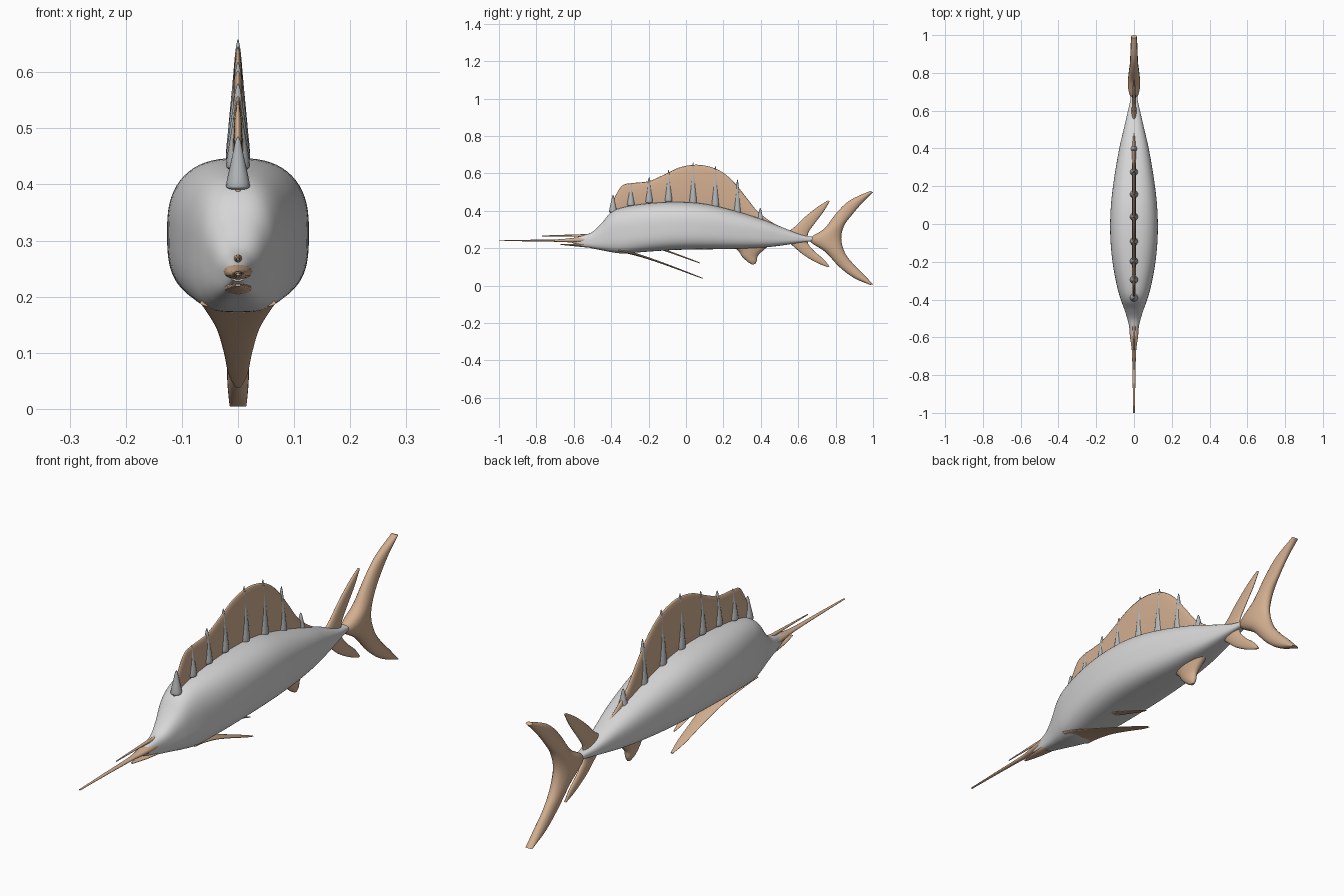
import bpy, bmesh, math
from mathutils import Vector


def material(name, rgb):
    m = bpy.data.materials.new(name)
    m.diffuse_color = (*rgb, 1)
    return m


SILVER = material("silver skin", (0.68, 0.68, 0.68))
TAN = material("tan fin", (0.65, 0.43, 0.28))
GREY = material("grey spine", (0.45, 0.47, 0.48))


def resample(rows, steps):
    """Catmull-Rom smoothing through rows of numbers."""
    out = []
    for i in range(len(rows) - 1):
        p0, p1 = rows[max(i - 1, 0)], rows[i]
        p2, p3 = rows[i + 1], rows[min(i + 2, len(rows) - 1)]
        for s in range(steps):
            t = s / steps
            out.append([0.5 * (2 * b + (c - a) * t + (2 * a - 5 * b + 4 * c - d) * t * t
                               + (3 * b - a - 3 * c + d) * t ** 3)
                        for a, b, c, d in zip(p0, p1, p2, p3)])
    return out + [list(rows[-1])]


def skin(name, rings, mat):
    bm = bmesh.new()
    vs = [[bm.verts.new(p) for p in r] for r in rings]
    n = len(vs[0])
    for a, b in zip(vs, vs[1:]):
        for i in range(n):
            bm.faces.new((a[i], a[(i + 1) % n], b[(i + 1) % n], b[i]))
    bm.faces.new(vs[0])
    bm.faces.new(vs[-1])
    bmesh.ops.recalc_face_normals(bm, faces=bm.faces)
    for f in bm.faces:
        f.smooth = len(f.verts) == 4
    me = bpy.data.meshes.new(name)
    bm.to_mesh(me)
    bm.free()
    me.materials.append(mat)
    ob = bpy.data.objects.new(name, me)
    bpy.context.collection.objects.link(ob)
    return ob


def power(c, e):
    return math.copysign(abs(c) ** e, c)


def tube(name, rows, mat, sides=40, top=2.0, low=2.0, steps=5):
    """Rows (y, top z, bottom z, half width): rings stacked along y."""
    rings = []
    for y, zt, zb, w in resample(rows, steps):
        ring = []
        for i in range(sides):
            a = 2 * math.pi * i / sides
            e = 2 / (top if math.sin(a) > 0 else low)
            ring.append((max(w, .001) * power(math.cos(a), e), y,
                         (zt + zb) / 2 + (zt - zb) / 2 * power(math.sin(a), e)))
        rings.append(ring)
    return skin(name, rings, mat)


def fin(name, rows, mat=TAN, sides=20, steps=5):
    """Rows (y, z of one edge, y, z of other edge, half thickness)."""
    rings = []
    for ya, za, yb, zb, t in resample(rows, steps):
        ring = []
        for i in range(sides):
            a = 2 * math.pi * i / sides
            k = 0.5 + 0.5 * math.cos(a)
            ring.append((t * math.sin(a), ya + (yb - ya) * k, za + (zb - za) * k))
        rings.append(ring)
    return skin(name, rings, mat)


# Body
tube("body", [(-.61, .252, .228, .012), (-.55, .268, .210, .024), (-.50, .288, .199, .036),
              (-.45, .335, .189, .052), (-.40, .392, .179, .070), (-.33, .420, .172, .090),
              (-.20, .440, .182, .114), (-.05, .447, .191, .126), (.10, .437, .194, .122),
              (.25, .403, .196, .104), (.40, .357, .203, .078), (.50, .318, .213, .055),
              (.60, .278, .228, .032), (.66, .263, .236, .019), (.72, .258, .240, .014)],
     SILVER, sides=64, top=2.5, low=3.2)

# Bill, upper nose spike and lower jaw
tube("bill", [(-.54, .262, .228, .026), (-.60, .256, .230, .021), (-.68, .248, .234, .011),
              (-.85, .245, .237, .007), (-1.0, .242, .238, .004)], TAN, sides=16)
tube("nose_spike", [(-.52, .276, .258, .008), (-.62, .273, .263, .005),
                    (-.77, .268, .264, .002)], TAN, sides=12)
tube("lower_jaw", [(-.53, .226, .204, .025), (-.60, .223, .211, .018),
                   (-.67, .223, .218, .005)], TAN, sides=16)

# Sail: vertical sections along the back
fin("sail", [(-.405, .37, -.405, .40, .004), (-.38, .37, -.38, .475, .007),
             (-.34, .38, -.34, .535, .008), (-.29, .39, -.29, .548, .009),
             (-.20, .40, -.20, .558, .010), (-.12, .40, -.12, .592, .010),
             (-.04, .40, -.04, .630, .010), (.04, .40, .04, .646, .010),
             (.11, .39, .11, .640, .010), (.18, .37, .18, .615, .010),
             (.25, .35, .25, .560, .010), (.32, .33, .32, .475, .010),
             (.38, .31, .38, .400, .010), (.45, .29, .45, .345, .009),
             (.53, .26, .53, .300, .008), (.60, .25, .60, .262, .005)])

# Spines along the sail: rounded base, slender tip
for n, (y, zb, zt) in enumerate([(-.39, .39, .485), (-.295, .425, .55), (-.197, .44, .58),
                                 (-.093, .445, .618), (.038, .43, .658), (.157, .41, .64),
                                 (.275, .367, .567), (.397, .325, .415)]):
    profile = [(0, .010), (.03, .019), (.10, .021), (.35, .0165), (.7, .009), (.9, .005), (1, .001)]
    rings = [[(r * math.cos(a * math.pi / 8), y + r * math.sin(a * math.pi / 8),
               zb + (zt - zb) * h) for a in range(16)] for h, r in resample(profile, 3)]
    skin(f"sail_spine_{n + 1}", rings, GREY)

# Tail fin, from lower tip to upper tip
fin("tail_fin", [(.985, .004, 1.0, .006, .015), (.90, .04, .955, .055, .019),
                 (.82, .10, .895, .115, .021), (.745, .18, .85, .175, .028),
                 (.66, .245, .83, .25, .033), (.74, .305, .845, .32, .028),
                 (.81, .395, .885, .375, .021), (.88, .458, .94, .44, .018),
                 (.985, .506, 1.0, .499, .014)])

# Rear fins above and below the tail root
fin("rear_upper_fin", [(.50, .265, .65, .25, .014), (.57, .305, .655, .285, .012),
                       (.63, .362, .69, .335, .010), (.70, .418, .735, .395, .008),
                       (.760, .456, .768, .450, .004)])
fin("rear_lower_fin", [(.53, .25, .65, .25, .014), (.58, .205, .655, .220, .012),
                       (.63, .163, .69, .180, .010), (.70, .122, .735, .142, .008),
                       (.760, .098, .768, .103, .004)])

# Belly fin
fin("belly_fin", [(.24, .215, .46, .225, .032), (.28, .185, .415, .190, .026),
                  (.30, .155, .385, .160, .020), (.33, .127, .378, .132, .014),
                  (.353, .113, .370, .115, .006)])

# Flat blades trailing under the chest
tube("chest_blade", [(-.36, .200, .178, .068), (-.30, .184, .168, .058),
                     (-.19, .148, .137, .038), (-.07, .104, .095, .025),
                     (.03, .065, .058, .017), (.09, .041, .037, .005)], TAN, sides=24)
tube("small_chest_blade", [(-.16, .212, .200, .020), (-.06, .175, .166, .016),
                           (.03, .141, .134, .011), (.075, .123, .119, .003)], TAN, sides=20)
